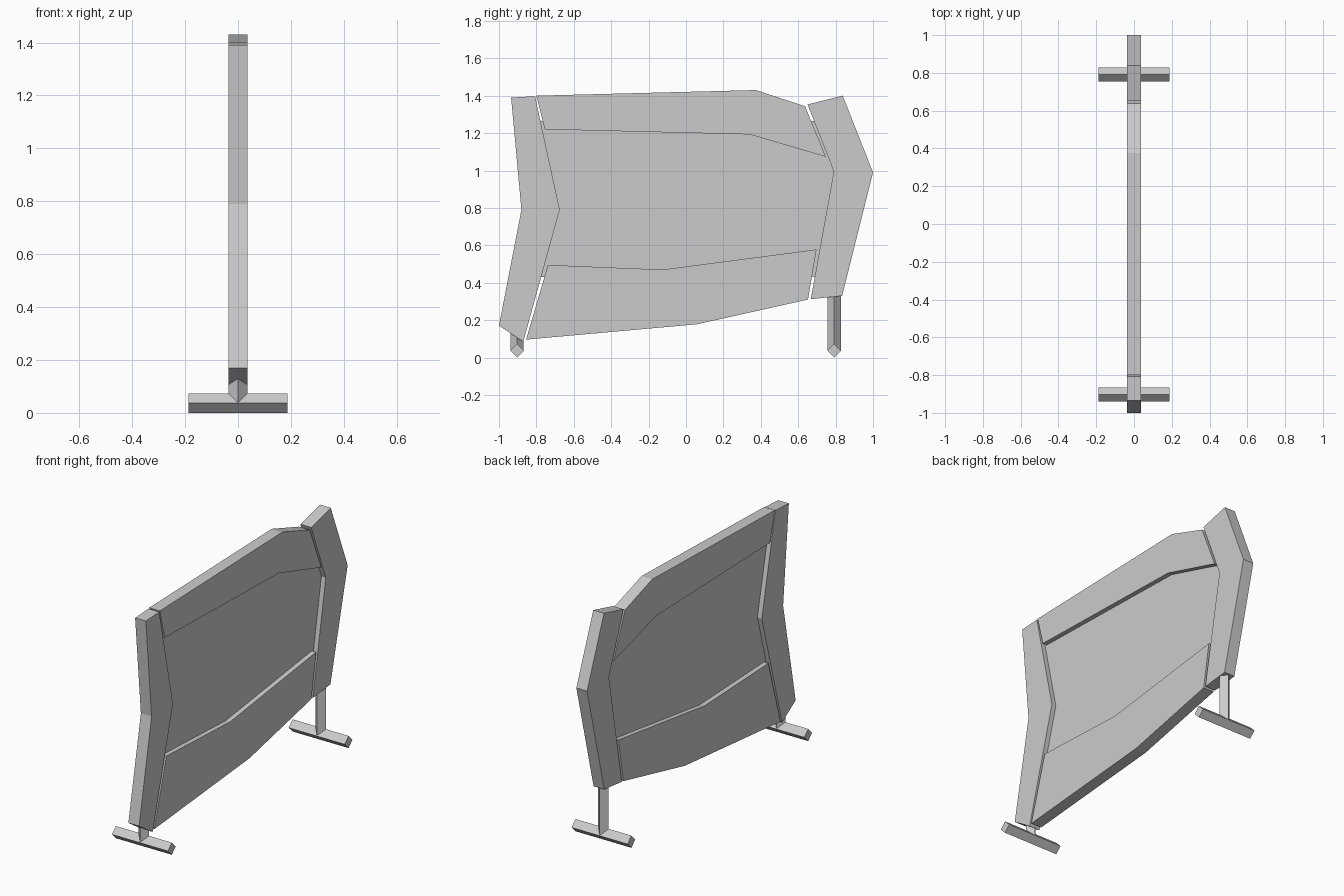
import bpy
from math import pi, cos, sin

if "Cube" in bpy.data.objects:
    bpy.data.objects.remove(bpy.data.objects["Cube"])


def prism(name, profile, axis, a, b):
    """Extrude a 2D profile along an axis from a to b."""
    place = {
        'X': lambda p, q, t: (t, p, q),   # profile is (y, z)
        'Z': lambda p, q, t: (p, q, t),   # profile is (x, y)
    }[axis]
    n = len(profile)
    area = sum(profile[i][0] * profile[(i + 1) % n][1]
               - profile[(i + 1) % n][0] * profile[i][1] for i in range(n))
    if area < 0:
        profile = profile[::-1]
    verts = [place(p, q, t) for t in (a, b) for p, q in profile]
    faces = [list(range(n))[::-1], list(range(n, 2 * n))]
    faces += [(i, (i + 1) % n, (i + 1) % n + n, i + n) for i in range(n)]
    mesh = bpy.data.meshes.new(name)
    mesh.from_pydata(verts, [], faces)
    obj = bpy.data.objects.new(name, mesh)
    bpy.context.collection.objects.link(obj)
    return obj


def diamond(cx, cy, r):
    return [(cx + r * cos(i * pi / 2), cy + r * sin(i * pi / 2)) for i in range(4)]


HALF = 0.036    # half thickness of the frame
PANEL = 0.007   # half thickness of the recessed panel

# Frame boards, profiles in (y, z)
boards = {
    "front_upright": [(-0.935, 1.39), (-0.807, 1.397), (-0.675, 0.79),
                      (-0.87, 0.085), (-1.0, 0.17), (-0.88, 0.79)],
    "back_upright": [(0.65, 1.353), (0.838, 1.40), (1.0, 0.99),
                     (0.835, 0.33), (0.667, 0.312), (0.79, 0.995)],
    "top_board": [(-0.80, 1.40), (0.375, 1.43), (0.637, 1.343),
                  (0.748, 1.073), (0.34, 1.193), (-0.755, 1.22)],
    "bottom_board": [(-0.738, 0.495), (-0.125, 0.47), (0.698, 0.578),
                     (0.652, 0.31), (0.06, 0.178), (-0.855, 0.096)],
}
for name, profile in boards.items():
    prism(name, profile, 'X', -HALF, HALF)

# Thin recessed panel, its ends tucked into the uprights
prism("middle_panel", [(-0.84, 0.43), (0.82, 0.43), (0.82, 1.265), (-0.84, 1.265)],
      'X', -PANEL, PANEL)

# Diamond-section legs and crosswise feet
for end, y, top in (("front", -0.903, 0.20), ("back", 0.792, 0.42)):
    prism(end + "_leg", diamond(0, y, 0.0355), 'Z', 0.037, top)
    prism(end + "_foot", diamond(y, 0.037, 0.037), 'X', -0.188, 0.188)
